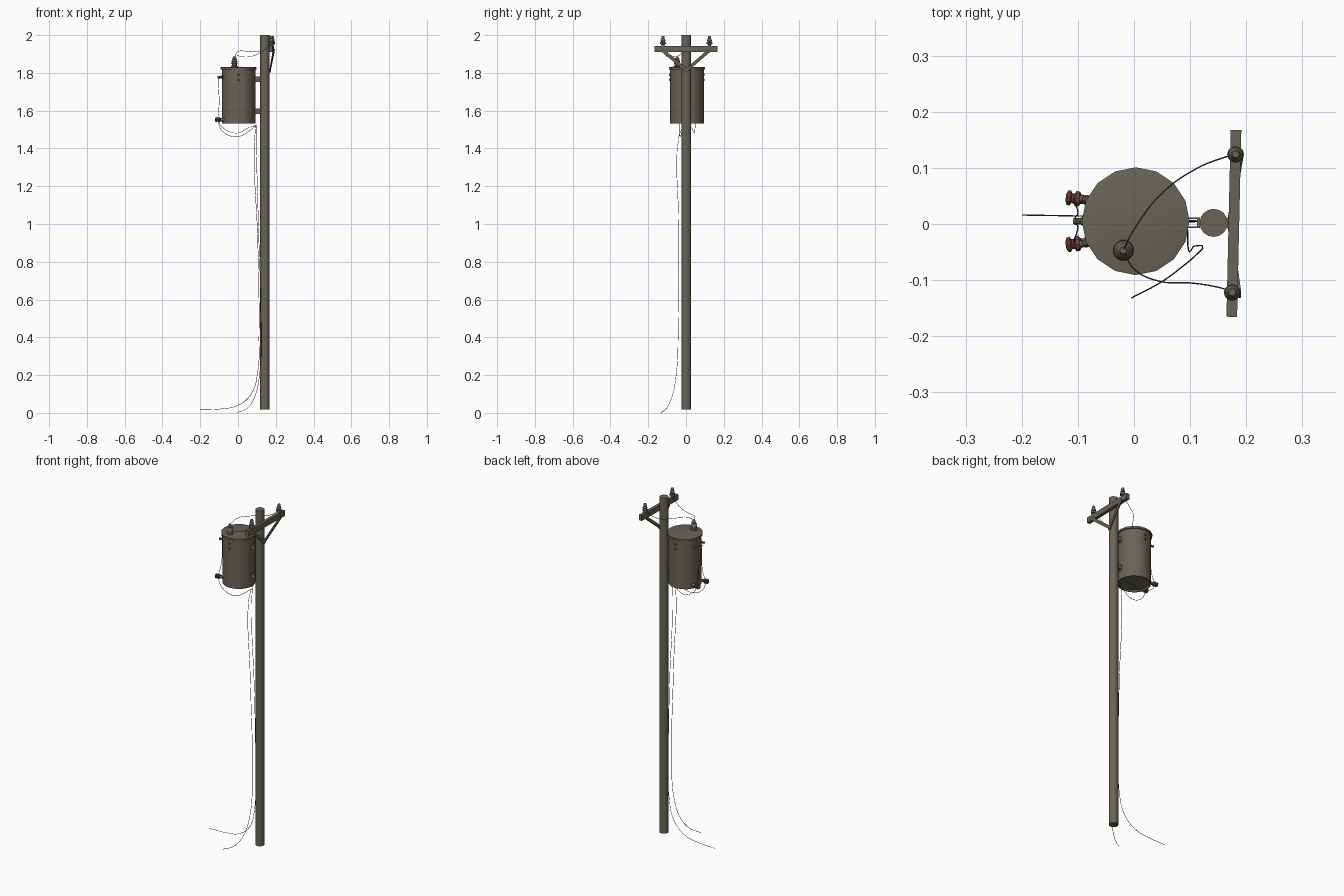
import bpy, bmesh, math
from mathutils import Vector, Matrix

if "Cube" in bpy.data.objects:
    bpy.data.objects.remove(bpy.data.objects["Cube"])


def material(name, rgb):
    m = bpy.data.materials.new(name)
    m.diffuse_color = (*rgb, 1)
    m.use_nodes = True
    m.node_tree.nodes["Principled BSDF"].inputs["Base Color"].default_value = m.diffuse_color
    return m


GREY = material("weathered_grey", (0.14, 0.127, 0.095))
RED = material("rust_red", (0.19, 0.06, 0.042))
WIRE = material("wire_dark", (0.065, 0.058, 0.047))


def add(name, mesh, mat, smooth=False):
    ob = bpy.data.objects.new(name, mesh)
    bpy.context.collection.objects.link(ob)
    mesh.materials.clear()
    mesh.materials.append(mat)
    if smooth:
        bpy.ops.object.select_all(action='DESELECT')
        ob.select_set(True)
        bpy.context.view_layer.objects.active = ob
        bpy.ops.object.shade_smooth_by_angle(angle=math.radians(35))
    return ob


def lathe(name, profile, sides, loc, mat, axis=(0, 0, 1)):
    """Revolve (radius, height) points around an axis, closing both ends."""
    bm = bmesh.new()
    rings = [[bm.verts.new((r * math.cos(2 * math.pi * i / sides),
                            r * math.sin(2 * math.pi * i / sides), h))
              for i in range(sides)] for r, h in profile]
    for a, b in zip(rings, rings[1:]):
        for i in range(sides):
            j = (i + 1) % sides
            bm.faces.new((a[i], a[j], b[j], b[i]))
    bm.faces.new(rings[0][::-1])
    bm.faces.new(rings[-1])
    rot = Vector((0, 0, 1)).rotation_difference(Vector(axis)).to_matrix().to_4x4()
    bm.transform(Matrix.Translation(loc) @ rot)
    me = bpy.data.meshes.new(name)
    bm.to_mesh(me)
    bm.free()
    return add(name, me, mat, True)


def box(name, loc, size, mat, rot=Matrix.Identity(4)):
    bm = bmesh.new()
    bmesh.ops.create_cube(bm, size=1)
    bm.transform(Matrix.Translation(loc) @ rot @ Matrix.Diagonal((*size, 1)))
    me = bpy.data.meshes.new(name)
    bm.to_mesh(me)
    bm.free()
    return add(name, me, mat)


def wire(name, pts, r=0.0012):
    cu = bpy.data.curves.new(name, 'CURVE')
    cu.dimensions = '3D'
    cu.bevel_depth, cu.bevel_resolution, cu.resolution_u = r, 1, 6
    cu.use_fill_caps = True
    sp = cu.splines.new('BEZIER')
    sp.bezier_points.add(len(pts) - 1)
    for p, co in zip(sp.bezier_points, pts):
        p.co = co
        p.handle_left_type = p.handle_right_type = 'AUTO'
    tmp = bpy.data.objects.new(name + "_path", cu)
    bpy.context.collection.objects.link(tmp)
    bpy.context.view_layer.update()
    me = bpy.data.meshes.new_from_object(tmp.evaluated_get(bpy.context.evaluated_depsgraph_get()))
    bpy.data.objects.remove(tmp)
    return add(name, me, WIRE, True)


# Pole
PX, PY = 0.142, 0.002
lathe("pole", [(0.025, 0.018), (0.025, 2.0)], 16, (PX, PY, 0), GREY)

# Tank with overhanging lid and recessed bottom
TX, TY = 0.003, 0.005
lathe("tank", [(0.083, 1.541), (0.084, 1.531), (0.089, 1.531), (0.089, 1.818), (0.096, 1.818),
               (0.096, 1.829), (0.088, 1.831)], 16, (TX, TY, 0), GREY)

# Bolts on the front and back of the tank
for side, s in (("front", -1), ("back", 1)):
    for k, z in enumerate((1.790, 1.763)):
        lathe(f"tank_bolt_{side}_{k}", [(0.006, 0), (0.006, 0.006), (0.004, 0.008)], 8,
              (TX, TY + s * 0.086, z), GREY, (0, s, 0))

# Brackets holding the tank to the pole
for k, z in enumerate((1.767, 1.597)):
    for s in (-1, 1):
        box(f"bracket_cheek_{k}_{s}", (0.101, 0.002 + s * 0.008, z), (0.030, 0.003, 0.028), GREY)
    box(f"bracket_plate_{k}", (0.115, 0.002, z), (0.005, 0.019, 0.028), GREY)

# Crossarm, slightly turned
TURN = Matrix.Rotation(math.radians(-1.3), 4, 'Z')
ARM = Vector((0.178, 0.001, 1.927))
box("crossarm", ARM, (0.019, 0.333, 0.032), GREY, TURN)

# Diagonal braces and pin insulators on both ends of the arm
PIN = [(0.008, -0.002), (0.008, 0.008), (0.015, 0.010), (0.015, 0.020), (0.010, 0.024),
       (0.013, 0.028), (0.011, 0.037), (0.008, 0.040), (0.009, 0.048), (0.006, 0.054)]
for side, s in (("left", -1), ("right", 1)):
    a = Vector((0.189 + s * 0.002, s * 0.122, 1.917))
    b = Vector((0.170, PY, 1.814))
    d = a - b
    rot = Vector((0, 0, 1)).rotation_difference(d).to_matrix().to_4x4()
    box(f"brace_{side}", (a + b) / 2, (0.006, 0.017, d.length + 0.012), GREY, rot)
    lathe(f"insulator_{side}", PIN, 12, (0.178 + s * 0.003, 0.001 + s * 0.123, 1.942), GREY)
box("brace_foot", (0.170, PY, 1.815), (0.008, 0.016, 0.024), GREY)

# High voltage bushing on the lid
lathe("lid_bushing", [(0.019, 0), (0.019, 0.006), (0.013, 0.010), (0.013, 0.018), (0.018, 0.021),
                      (0.013, 0.029), (0.017, 0.032), (0.011, 0.041), (0.013, 0.044),
                      (0.008, 0.051), (0.006, 0.059)], 14, (-0.019, -0.047, 1.829), GREY)

# Terminals on the left side: three small ones above, two red ones below
for k, y in enumerate((-0.034, 0.007, 0.048)):
    dy = (y - 0.007) / 0.041
    x = -0.083 if dy == 0 else -0.072
    lathe(f"upper_terminal_{k}", [(0.008, 0), (0.008, 0.010), (0.006, 0.012), (0.006, 0.020),
                                  (0.007, 0.021), (0.005, 0.026)], 10,
          (x, TY + dy * 0.035, 1.777), GREY, (-1, dy * 0.25, 0))
    if dy:
        base, axis = (-0.070, TY + dy * 0.036, 1.552), (-1, dy * 0.12, 0)
        lathe(f"terminal_stub_{k}", [(0.009, 0), (0.009, 0.018), (0.006, 0.023)], 10, base, GREY, axis)
        lathe(f"red_terminal_{k}", [(0.008, 0.020), (0.009, 0.025), (0.014, 0.028), (0.014, 0.034),
                                    (0.009, 0.037), (0.009, 0.041), (0.014, 0.044), (0.013, 0.049),
                                    (0.006, 0.052)], 10, base, RED, axis)
        # Sagging lead from the red terminal to the pole side
        low = 1.462 if dy < 0 else 1.481
        wire(f"sagging_lead_{k}", [(-0.108, y, 1.552), (-0.085, y, low + 0.033), (-0.01, y * 0.9, low),
                                   (0.06, y * 0.6, low + 0.03), (0.095, y * 0.3, 1.522)])
        # Jumper from the middle upper terminal down to the red terminal
        wire(f"jumper_{k}", [(-0.106, 0.007, 1.777), (-0.104, 0.007 + dy * 0.006, 1.73),
                             (-0.100, 0.007 + dy * 0.012, 1.66),
                             (-0.103, 0.007 + dy * 0.026, 1.59), (-0.108, y, 1.557)])

# Leads from the lid bushing to the insulators
wire("lead_back", [(-0.019, -0.047, 1.885), (0.0, -0.01, 1.912), (0.05, 0.055, 1.915),
                   (0.11, 0.098, 1.915), (0.165, 0.120, 1.942), (0.181, 0.124, 1.964)])
wire("lead_front", [(-0.019, -0.047, 1.885), (0.0, -0.08, 1.890), (0.045, -0.102, 1.884),
                    (0.1, -0.105, 1.898), (0.155, -0.114, 1.936), (0.175, -0.122, 1.964)])

# Long wires running down the pole and out along the ground
wire("ground_wire_front", [(0.096, -0.012, 1.525), (0.096, -0.038, 1.46), (0.108, -0.039, 1.0),
                           (0.122, -0.041, 0.45), (0.114, -0.052, 0.2), (0.086, -0.076, 0.08),
                           (0.046, -0.105, 0.022), (-0.005, -0.132, 0.0015)])
wire("ground_wire_left", [(0.094, 0.0, 1.525), (0.086, 0.003, 1.40), (0.105, 0.004, 0.9),
                          (0.111, 0.005, 0.4), (0.105, 0.006, 0.22), (0.07, 0.008, 0.1),
                          (0.0, 0.011, 0.040), (-0.09, 0.014, 0.021), (-0.2, 0.016, 0.017)])
